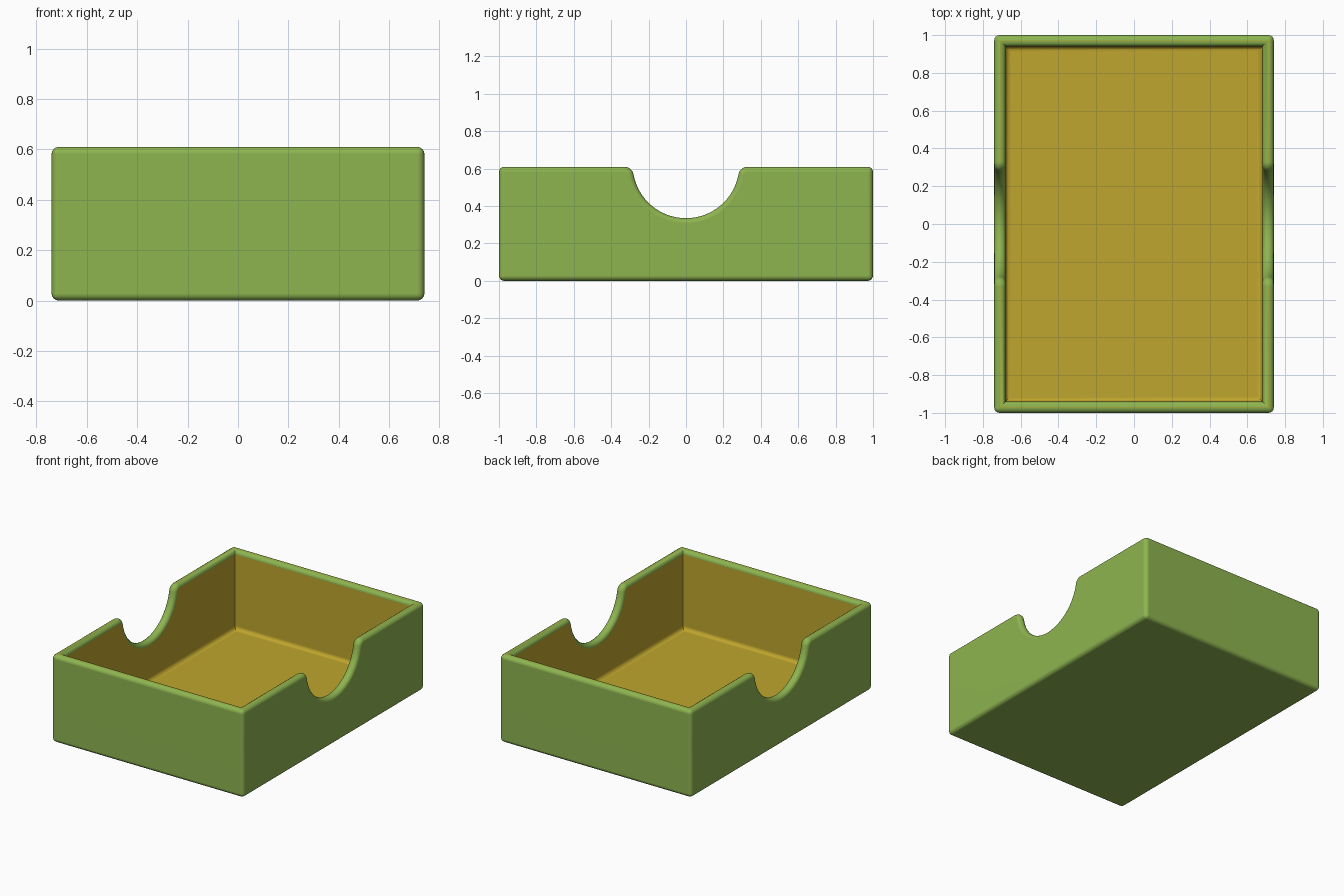
import bpy, bmesh
from math import sin, cos, pi, atan2, sqrt

if "Cube" in bpy.data.objects:
    bpy.data.objects.remove(bpy.data.objects["Cube"])

HX, HY, H = 0.74, 1.0, 0.61      # outer half sizes and height
WALL, ROUND = 0.06, 0.028        # wall thickness and edge rounding
R, CZ, FILLET = 0.285, 0.62, 0.05  # finger notch


def material(name, rgb):
    mat = bpy.data.materials.new(name)
    mat.use_nodes = True
    mat.diffuse_color = (*rgb, 1)
    mat.node_tree.nodes["Principled BSDF"].inputs["Base Color"].default_value = (*rgb, 1)
    return mat


def arc(cy, cz, r, a0, a1, n):
    angles = [a0 + (a1 - a0) * i / n for i in range(n + 1)]
    return [(cy + r * cos(a), cz + r * sin(a)) for a in angles]


def prism(name, profile, half):
    """Extrude a (y, z) outline along x."""
    bm = bmesh.new()
    face = bm.faces.new([bm.verts.new((-half, y, z)) for y, z in profile])
    top = bmesh.ops.extrude_face_region(bm, geom=[face])["geom"]
    bmesh.ops.translate(bm, vec=(2 * half, 0, 0),
                        verts=[v for v in top if isinstance(v, bmesh.types.BMVert)])
    bmesh.ops.recalc_face_normals(bm, faces=bm.faces)
    mesh = bpy.data.meshes.new(name)
    bm.to_mesh(mesh)
    bm.free()
    obj = bpy.data.objects.new(name, mesh)
    bpy.context.collection.objects.link(obj)
    return obj


# Side outline: block with a round notch blended into the top edge
fz = H - FILLET
fy = sqrt((R + FILLET) ** 2 - (CZ - fz) ** 2)
lean = atan2(CZ - fz, fy)
shoulder = arc(fy, fz, FILLET, pi / 2, pi + -lean, 8)
bowl = arc(0, CZ, R, -lean, -pi + lean, 32)
left_shoulder = [(-y, z) for y, z in reversed(shoulder)]
outline = [(-HY, 0), (HY, 0), (HY, H)] + shoulder + bowl[1:-1] + left_shoulder + [(-HY, H)]
tray = prism("tray", outline, HX)

# Hollow out the inside
ix, iy = HX - WALL, HY - WALL
cutter = prism("cavity_cutter", [(-iy, WALL), (iy, WALL), (iy, 1), (-iy, 1)], ix)
cutter.hide_render = True
cut = tray.modifiers.new("cavity", "BOOLEAN")
cut.operation, cut.solver, cut.object = "DIFFERENCE", "EXACT", cutter
bpy.context.view_layer.objects.active = tray
tray.select_set(True)
bpy.ops.object.modifier_apply(modifier=cut.name)
bpy.data.objects.remove(cutter)

# Round every edge except the four upright inner corners
bm = bmesh.new()
bm.from_mesh(tray.data)
bmesh.ops.remove_doubles(bm, verts=bm.verts, dist=0.0001)


def rounded(edge):
    a, b = (v.co for v in edge.verts)
    upright = abs(a.z - b.z) > 0.3
    inner = abs(a.x) < HX - 0.01 and abs(a.y) < HY - 0.01
    return edge.calc_face_angle(0) > 0.5 and not (upright and inner)


bmesh.ops.bevel(bm, geom=[e for e in bm.edges if rounded(e)], offset=ROUND,
                segments=4, profile=0.5, affect="EDGES", clamp_overlap=False)

# Lining colour on everything inside the cavity, below the rim
for f in bm.faces:
    c = f.calc_center_median()
    inside = abs(c.x) < ix + 0.001 and abs(c.y) < iy + 0.001
    f.material_index = int(inside and c.z > WALL - 0.005)
bm.to_mesh(tray.data)
bm.free()

tray.data.materials.append(material("leaf green", (0.27, 0.46, 0.08)))
tray.data.materials.append(material("mustard lining", (0.52, 0.38, 0.026)))

bpy.ops.object.shade_smooth_by_angle(angle=0.6)
weighted = tray.modifiers.new("flat_panels", "WEIGHTED_NORMAL")
weighted.keep_sharp = True
